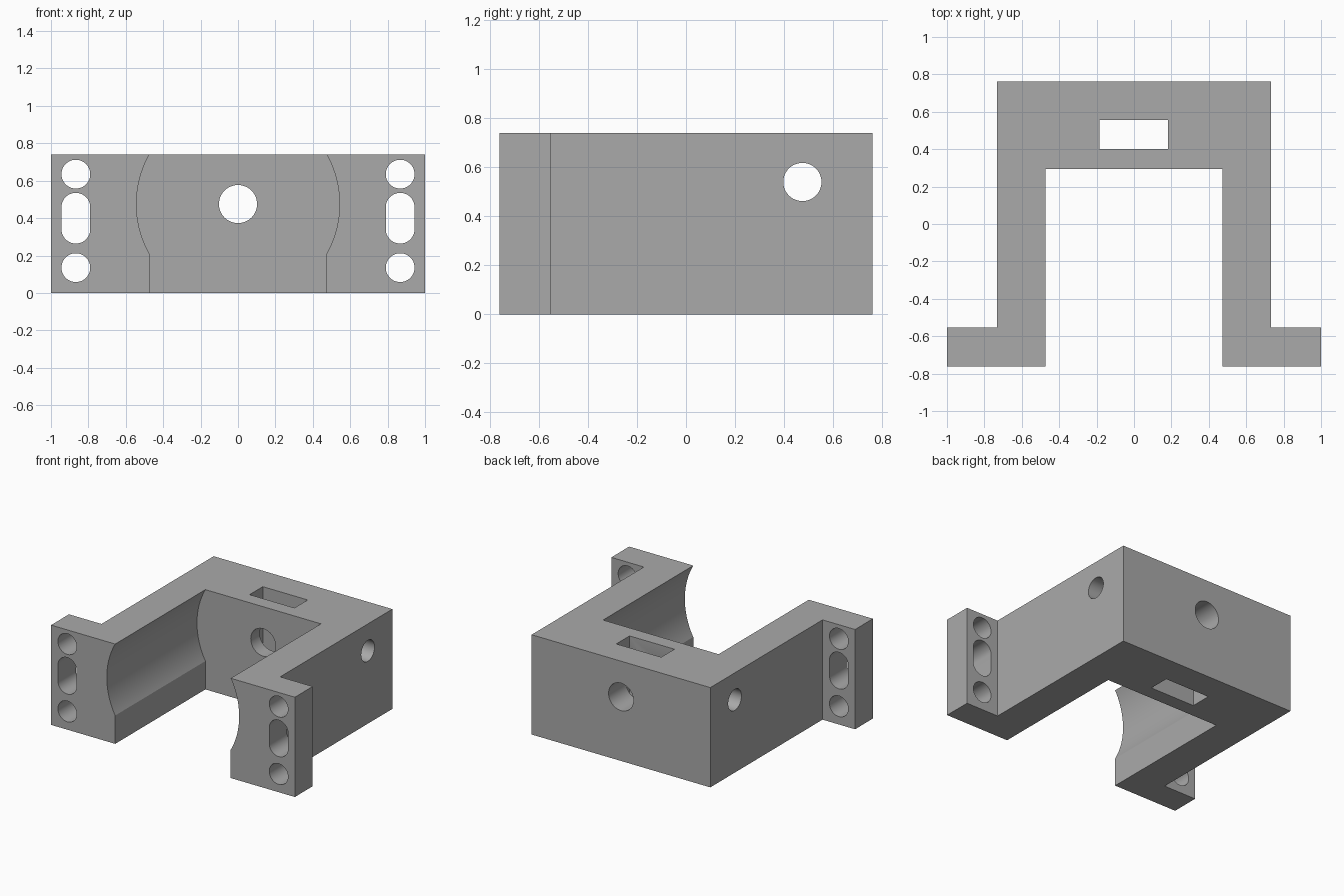
import bpy, bmesh, math
from mathutils import Matrix, Vector

cube = bpy.data.objects.get("Cube")
if cube:
    bpy.data.objects.remove(cube, do_unlink=True)

grey = bpy.data.materials.new("plain_grey")
grey.use_nodes = True
colour = (0.4, 0.4, 0.4, 1)
grey.diffuse_color = colour
grey.node_tree.nodes["Principled BSDF"].inputs["Base Color"].default_value = colour

HEIGHT, FRONT, BACK = 0.74, -0.762, 0.762
AXES = {  # maps a flat profile (u, v) and its depth into space
    "x": lambda u, v, d: (d, u, v),
    "y": lambda u, v, d: (u, d, v),
    "z": lambda u, v, d: (u, v, d),
}


def prism(name, points, axis, start, end):
    """Extrude a closed profile along an axis."""
    bm = bmesh.new()
    face = bm.faces.new([bm.verts.new(AXES[axis](u, v, start)) for u, v in points])
    result = bmesh.ops.extrude_face_region(bm, geom=[face])
    verts = [g for g in result["geom"] if isinstance(g, bmesh.types.BMVert)]
    bmesh.ops.translate(bm, verts=verts, vec=AXES[axis](0, 0, end - start))
    bmesh.ops.recalc_face_normals(bm, faces=bm.faces)
    mesh = bpy.data.meshes.new(name)
    bm.to_mesh(mesh)
    bm.free()
    mesh.materials.append(grey)
    obj = bpy.data.objects.new(name, mesh)
    bpy.context.collection.objects.link(obj)
    return obj


def arc(cx, cy, radius, first, last, steps):
    angles = [first + (last - first) * i / steps for i in range(steps + 1)]
    return [(cx + radius * math.cos(a), cy + radius * math.sin(a)) for a in angles]


def slot(cx, low, high, radius):
    """Upright slot profile; a plain circle when low equals high."""
    if low == high:
        return arc(cx, low, radius, 0, math.tau, 48)[:-1]
    return arc(cx, high, radius, 0, math.pi, 24) + arc(cx, low, radius, math.pi, math.tau, 24)


# Body with mounting flanges, as seen from above
half = [(1, FRONT), (1, -0.553), (0.733, -0.553), (0.733, BACK)]
outline = half + [(-x, y) for x, y in reversed(half)]
body = prism("bracket_body", outline, "z", 0, HEIGHT)

# Open channel with curved cheeks
centre, radius, inner = 0.475, 0.543, 0.474
swing = math.acos(inner / radius)
side = [(inner, -0.2)] + arc(0, centre, radius, -swing, swing, 32) + [(inner, 1)]
channel = side + [(-x, z) for x, z in reversed(side)]
cutters = [prism("channel_cutter", channel, "y", -1, 0.295)]

# Back wall: centre bore, cross bore and rectangular pocket
cutters.append(prism("bore_cutter", slot(0, centre, centre, 0.102), "y", 0, 1))
cutters.append(prism("cross_bore_cutter", slot(0.475, 0.54, 0.54, 0.078), "x", -1.2, 1.2))
pocket = [(-0.185, 0.4), (0.183, 0.4), (0.183, 0.555), (-0.185, 0.555)]
cutters.append(prism("pocket_cutter", pocket, "z", -0.2, 1))

# Flange screw holes and slots
for x in (-0.867, 0.867):
    for low, high in ((0.135, 0.135), (0.341, 0.458), (0.635, 0.635)):
        cutters.append(prism("flange_cutter", slot(x, low, high, 0.077), "y", -1, -0.4))

for cutter in cutters:
    cutter.hide_render = True
    mod = body.modifiers.new(cutter.name, "BOOLEAN")
    mod.operation, mod.solver, mod.object = "DIFFERENCE", "EXACT", cutter

# Bake the cuts and drop the cutters
bpy.context.view_layer.update()
cut = bpy.data.meshes.new_from_object(body.evaluated_get(bpy.context.evaluated_depsgraph_get()))
body.modifiers.clear()
body.data = cut
for cutter in cutters:
    bpy.data.objects.remove(cutter, do_unlink=True)

bpy.ops.object.select_all(action="DESELECT")
body.select_set(True)
bpy.context.view_layer.objects.active = body
bpy.ops.object.shade_smooth_by_angle(angle=math.radians(25))
